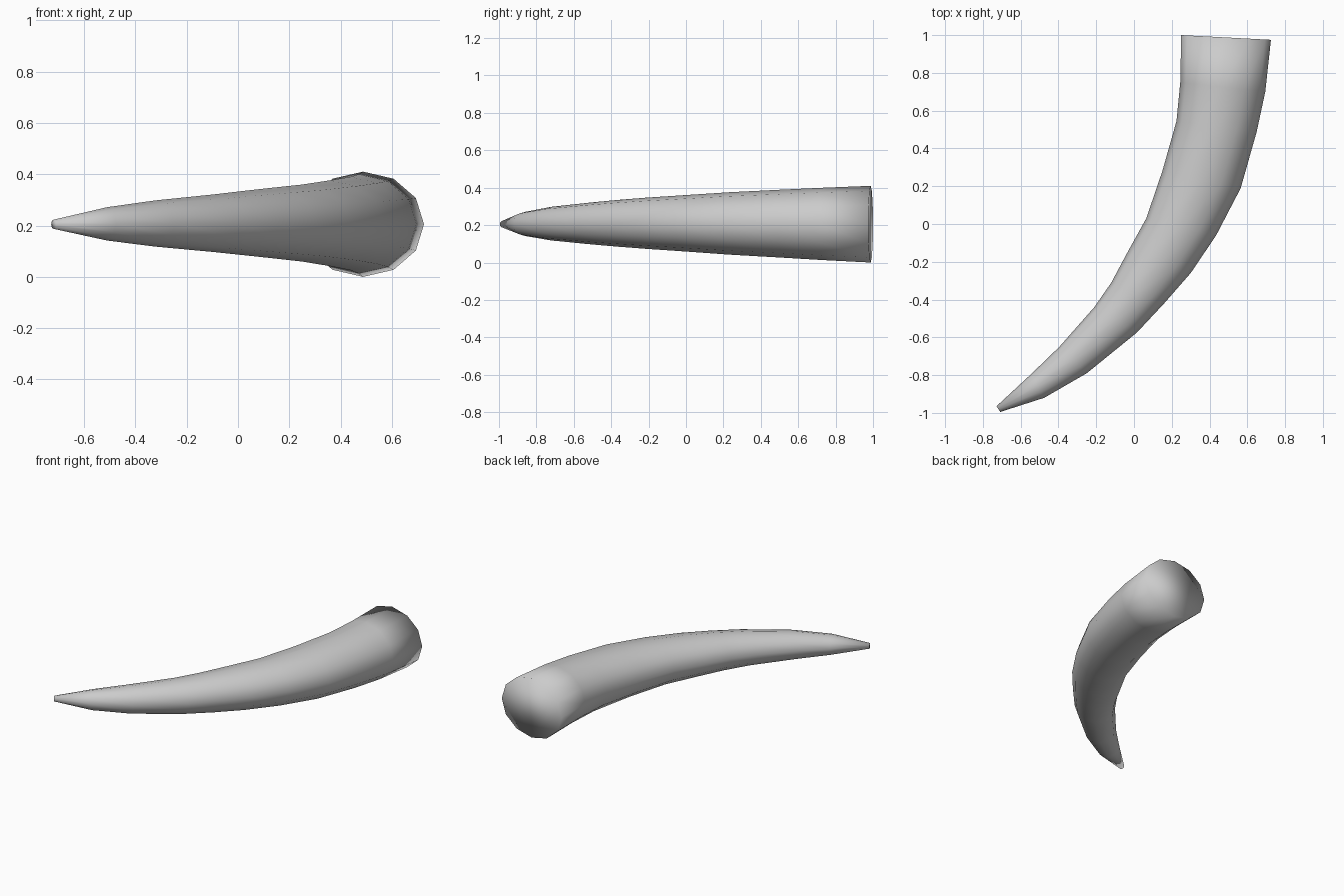
import bpy, bmesh, math

if "Cube" in bpy.data.objects:
    bpy.data.objects.remove(bpy.data.objects["Cube"])

SIDES = 12
# Rings along the horn: inner edge (x, y), outer edge (x, y), half height
RINGS = [
    ((0.25, 1.00), (0.725, 0.975), 0.205),
    ((0.245, 0.75), (0.695, 0.70), 0.193),
    ((0.225, 0.545), (0.65, 0.49), 0.182),
    ((0.15, 0.28), (0.565, 0.19), 0.167),
    ((0.065, 0.03), (0.435, -0.06), 0.150),
    ((-0.04, -0.16), (0.30, -0.26), 0.137),
    ((-0.12, -0.31), (0.16, -0.42), 0.125),
    ((-0.21, -0.44), (0.015, -0.575), 0.112),
    ((-0.395, -0.65), (-0.25, -0.79), 0.09),
    ((-0.545, -0.795), (-0.475, -0.92), 0.065),
    ((-0.728, -0.965), (-0.708, -0.995), 0.018),
]

# Horn body: lofted elliptical rings, closed at both ends
bm = bmesh.new()
loops = []
last = len(RINGS) - 1
for i, (a, b, h) in enumerate(RINGS):
    ring = []
    zc = 0.207 + 0.005 * math.sin(math.pi * i / last)
    for k in range(SIDES):
        t = 2 * math.pi * k / SIDES
        f = (1 + math.cos(t)) / 2
        ring.append(bm.verts.new((a[0] + (b[0] - a[0]) * f,
                                  a[1] + (b[1] - a[1]) * f,
                                  zc + h * math.sin(t))))
    loops.append(ring)
for r0, r1 in zip(loops, loops[1:]):
    for k in range(SIDES):
        n = (k + 1) % SIDES
        bm.faces.new((r0[k], r0[n], r1[n], r1[k]))
bm.faces.new(loops[0])
bm.faces.new(loops[-1])
bmesh.ops.recalc_face_normals(bm, faces=bm.faces)
for f in bm.faces:
    f.smooth = True

mesh = bpy.data.meshes.new("horn")
bm.to_mesh(mesh)
bm.free()
horn = bpy.data.objects.new("horn", mesh)
bpy.context.collection.objects.link(horn)

# Drop onto the ground
low = min(v.co.z for v in mesh.vertices)
for v in mesh.vertices:
    v.co.z -= low
